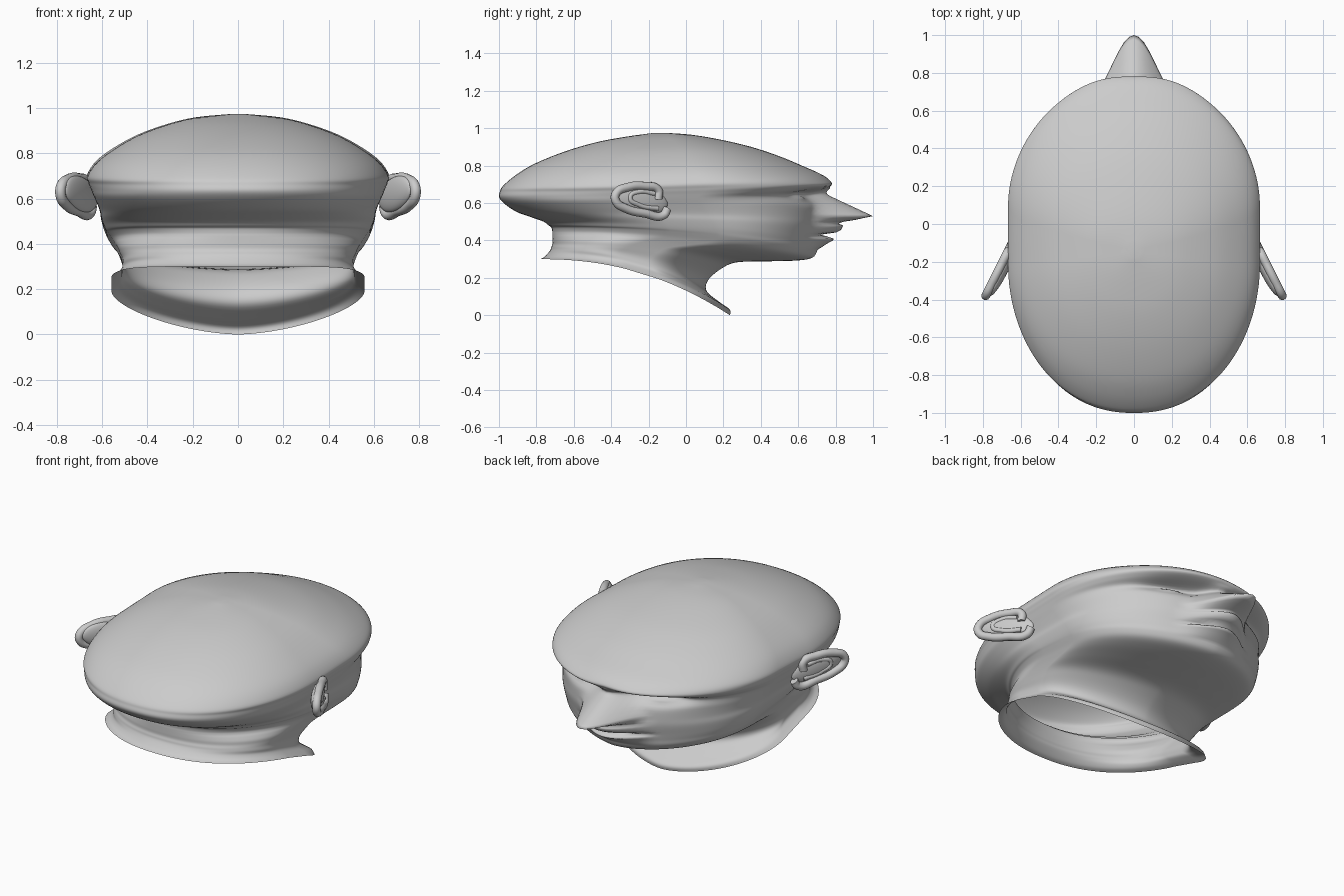
import bpy, bmesh, math
from mathutils import Vector

cube = bpy.data.objects.get("Cube")
if cube:
    bpy.data.objects.remove(cube, do_unlink=True)

clay = bpy.data.materials.new("clay grey")
clay.use_nodes = True
clay.diffuse_color = (0.6, 0.6, 0.6, 1)
clay.node_tree.nodes["Principled BSDF"].inputs["Base Color"].default_value = (0.6, 0.6, 0.6, 1)


def finish(obj):
    obj.data.materials.append(clay)
    for p in obj.data.polygons:
        p.use_smooth = True


def spline(a, b, c, d, t):
    return 0.5 * (2 * b + (c - a) * t + (2 * a - 5 * b + 4 * c - d) * t * t
                  + (3 * b - a - 3 * c + d) * t ** 3)


def bump(v, centre, width):
    return math.exp(-((v - centre) / width) ** 2)


def table(v, pts):
    """Piecewise linear lookup."""
    for (a, fa), (b, fb) in zip(pts, pts[1:]):
        if a <= v <= b:
            return fa + (fb - fa) * (v - a) / (b - a)
    return 0


def hill(x, width):
    return math.cos(x / width * math.pi / 2) ** 2 if abs(x) < width else 0


NOSE = [(.495, 0), (.515, .2), (.53, .28), (.555, .23), (.6, .14), (.64, .07), (.69, 0)]
LIPS = [(.35, 0), (.39, .06), (.407, .09), (.42, .05), (.427, -.04), (.436, .07),
        (.45, .11), (.48, .12), (.5, .07), (.52, 0)]


def face(x, z):
    """Forward offset that shapes the nose, lips, brow and eyes."""
    d = table(z, NOSE) * hill(x, .1 + .13 * min(1, max(0, (.68 - z) / .14)))
    d += table(z, LIPS) * hill(x, .27)
    ax = abs(x)
    d -= .09 * bump(ax, .25, .13) * bump(z, .64, .03)
    d += .06 * bump(ax, .26, .08) * bump(z, .632, .018)
    d += .02 * bump(ax, .2, .2) * bump(z, .69, .02)
    return d


# Head and neck rings: front z, front y, back z, back y, half width
RINGS = [
    (0, .235, .3, -.78, .56), (.03, .235, .31, -.76, .535), (.07, .18, .33, -.74, .515),
    (.13, .11, .35, -.725, .51), (.19, .12, .365, -.72, .51), (.25, .19, .38, -.715, .52),
    (.283, .27, .4, -.715, .53), (.288, .42, .42, -.715, .54), (.292, .58, .435, -.715, .55),
    (.305, .67, .45, -.715, .56), (.34, .7, .47, -.72, .575), (.38, .705, .48, -.735, .585),
    (.42, .71, .5, -.76, .595), (.48, .72, .525, -.83, .605), (.53, .72, .55, -.9, .61),
    (.6, .71, .58, -.95, .625), (.65, .7, .61, -.985, .64), (.68, .75, .635, -1, .65),
    (.71, .775, .66, -.995, .66), (.75, .73, .69, -.98, .665), (.8, .62, .75, -.91, .625),
    (.85, .5, .81, -.81, .55), (.9, .35, .875, -.65, .44), (.94, .18, .925, -.48, .31),
    (.965, .03, .955, -.32, .19), (.975, -.1, .974, -.18, .03)]
STEPS, HALF = 5, 64


def ring_points(zf, yf, zb, yb, w):
    span = yf - yb
    jaw = 1 + .2 * min(1, max(0, (.6 - zf) / .3))
    for front in (True, False):
        mid = yb + span * (.62 if front else .45)
        reach = (yf if front else yb) - mid
        for i in range(HALF + 1):
            t = math.pi * i / HALF
            c = math.cos(t) if front else -math.cos(t)
            x = w * math.copysign(abs(c) ** (jaw if front else .9), c)
            y = mid + reach * math.sin(t)
            z = zb + (zf - zb) * ((y - yb) / span) ** 2.2
            if front and y > .3:
                y += face(x, z) * min(1, (y - .3) / .15)
            yield x, y, z


bm = bmesh.new()
loops = []
for i in range(len(RINGS) - 1):
    ctrl = [RINGS[min(max(i + k, 0), len(RINGS) - 1)] for k in (-1, 0, 1, 2)]
    last = i == len(RINGS) - 2
    for s in range(STEPS + last):
        vals = [spline(*col, s / STEPS) for col in zip(*ctrl)]
        loops.append([bm.verts.new(p) for p in ring_points(*vals)])
for low, high in zip(loops, loops[1:]):
    n = len(low)
    for j in range(n):
        k = (j + 1) % n
        bm.faces.new((low[j], low[k], high[k], high[j]))
bm.faces.new(loops[-1])
bmesh.ops.recalc_face_normals(bm, faces=bm.faces)
mesh = bpy.data.meshes.new("head")
bm.to_mesh(mesh)
bm.free()
head = bpy.data.objects.new("head", mesh)
bpy.context.collection.objects.link(head)
finish(head)


# Ears: curled rims over a shallow bowl, swept outward to the rear
def ear_x(y):
    return .655 + (-.12 - y) * .5


def ear_rim(name, side, pts, radius):
    curve = bpy.data.curves.new(name, "CURVE")
    curve.dimensions = "3D"
    curve.bevel_depth = radius
    curve.bevel_resolution = 4
    curve.use_fill_caps = True
    sp = curve.splines.new("BEZIER")
    sp.bezier_points.add(len(pts) - 1)
    for bp, (y, z) in zip(sp.bezier_points, pts):
        bp.co = (side * ear_x(y), y, z)
        bp.handle_left_type = bp.handle_right_type = "AUTO"
    obj = bpy.data.objects.new(name, curve)
    bpy.context.collection.objects.link(obj)
    bpy.ops.object.select_all(action="DESELECT")
    obj.select_set(True)
    bpy.context.view_layer.objects.active = obj
    bpy.ops.object.convert(target="MESH")
    finish(bpy.context.object)


OUTER = [(-.15, .62), (-.15, .67), (-.22, .69), (-.31, .685), (-.375, .65), (-.375, .61),
         (-.32, .57), (-.22, .545), (-.12, .535), (-.1, .57)]
INNER = [(-.17, .65), (-.25, .66), (-.3, .63), (-.25, .59), (-.15, .57)]
for side, label in ((1, "left"), (-1, "right")):
    ear_rim(label + "_ear_rim", side, OUTER, .023)
    ear_rim(label + "_ear_fold", side, INNER, .014)
    bpy.ops.mesh.primitive_uv_sphere_add(segments=32, ring_count=16, radius=1,
                                         location=(side * (ear_x(-.24) - .02), -.24, .62))
    bowl = bpy.context.object
    bowl.name = label + "_ear_bowl"
    bowl.scale = (.03, .16, .075)
    bowl.rotation_euler = (math.radians(-12), 0, side * math.radians(26))
    finish(bowl)
